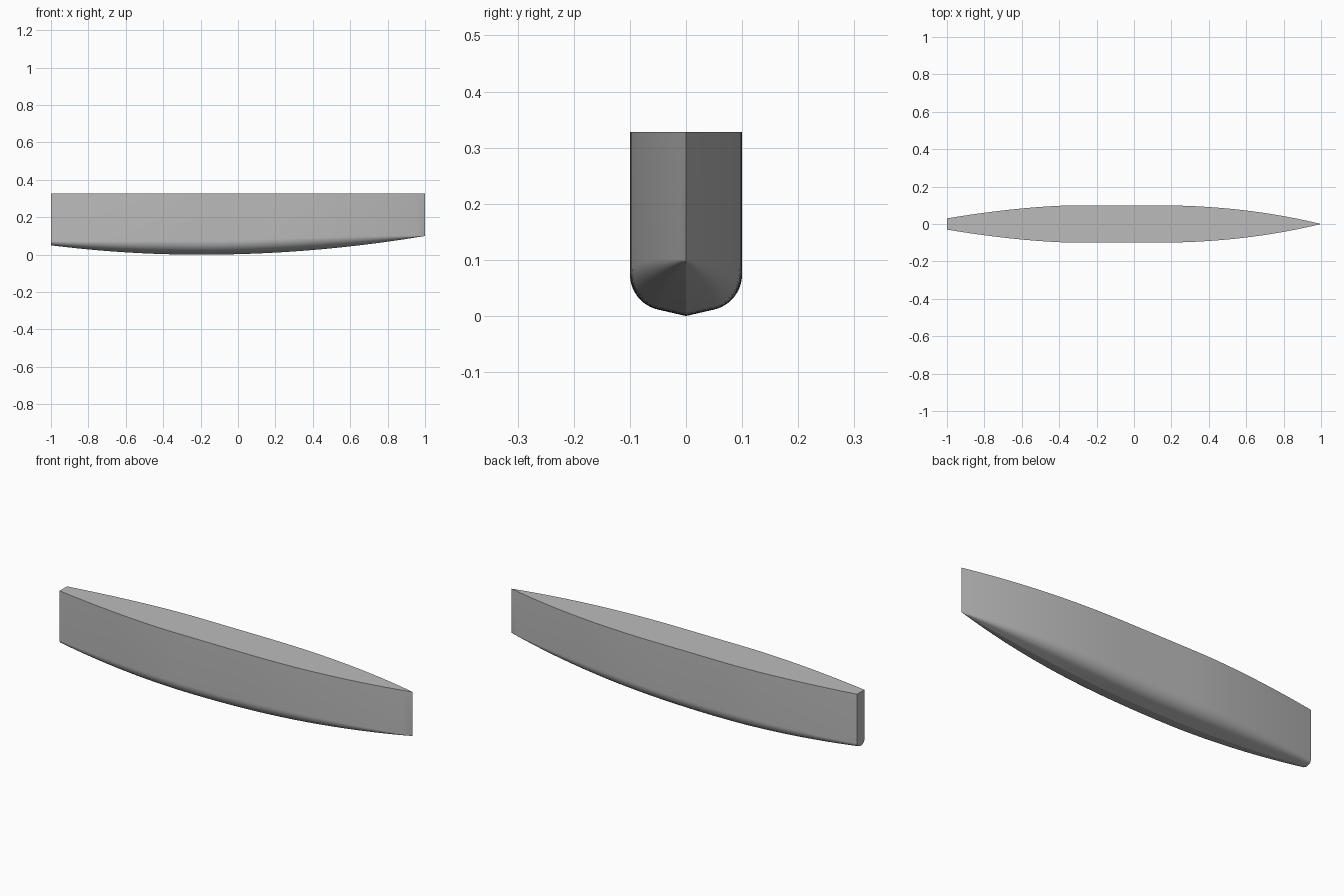
import bpy
import bmesh
from math import sin, cos, pi, radians

cube = bpy.data.objects.get("Cube")
if cube:
    bpy.data.objects.remove(cube, do_unlink=True)

DECK_Z = 0.328
BEAM = 0.1          # greatest half breadth
STATIONS = 48
BILGE_STEPS = 12


def half_breadth(x):
    """Waterline: parallel middle, fine bow, narrow transom."""
    if x > 0.1:
        return BEAM * (1 - ((x - 0.1) / 0.9) ** 2.17)
    if x < -0.3:
        return BEAM * (1 - 0.7 * ((-0.3 - x) / 0.7) ** 1.67)
    return BEAM


def keel_height(x):
    """Rocker: lowest a little aft of the middle."""
    t = x + 0.2
    return 0.1 * (t / 1.2) ** 2 if t > 0 else 0.05 * (t / 0.8) ** 2


def half_section():
    """Unit section: shallow V floor, then a round bilge."""
    rise, r = radians(13), 0.645
    cy, cz = 1 - r, 0.115 + r * cos(rise)
    pts = [(0, 0), (0.25, 0.0575)]
    for i in range(BILGE_STEPS + 1):
        a = rise + (pi / 2 - rise) * i / BILGE_STEPS
        pts.append((cy + r * sin(a), cz - r * cos(a)))
    return pts


# Grey paint
grey = bpy.data.materials.new("hull grey")
grey.use_nodes = True
colour = (0.5, 0.5, 0.5, 1)
grey.diffuse_color = colour
grey.node_tree.nodes["Principled BSDF"].inputs["Base Color"].default_value = colour

# Hull lofted through stations, from port deck edge round to the other
side = half_section()
bm = bmesh.new()
rings = []
for i in range(STATIONS + 1):
    x = -1 + 2 * i / STATIONS
    b, k = half_breadth(x), keel_height(x)
    half = [(b * y, k + b * z) for y, z in side] + [(b, DECK_Z)]
    outline = [(-y, z) for y, z in reversed(half[1:])] + half
    rings.append([bm.verts.new((x, y, z)) for y, z in outline])

for a, b in zip(rings, rings[1:]):
    for j in range(len(a) - 1):
        bm.faces.new((a[j], a[j + 1], b[j + 1], b[j]))
    bm.faces.new((a[-1], a[0], b[0], b[-1]))    # deck strip
bm.faces.new(rings[0])                          # transom

# Close the bow to a stem edge
bmesh.ops.remove_doubles(bm, verts=bm.verts, dist=0.00005)
bmesh.ops.recalc_face_normals(bm, faces=bm.faces)

mesh = bpy.data.meshes.new("hull")
bm.to_mesh(mesh)
bm.free()
mesh.materials.append(grey)
hull = bpy.data.objects.new("hull", mesh)
bpy.context.collection.objects.link(hull)

bpy.ops.object.select_all(action="DESELECT")
hull.select_set(True)
bpy.context.view_layer.objects.active = hull
bpy.ops.object.shade_smooth_by_angle(angle=radians(20))
